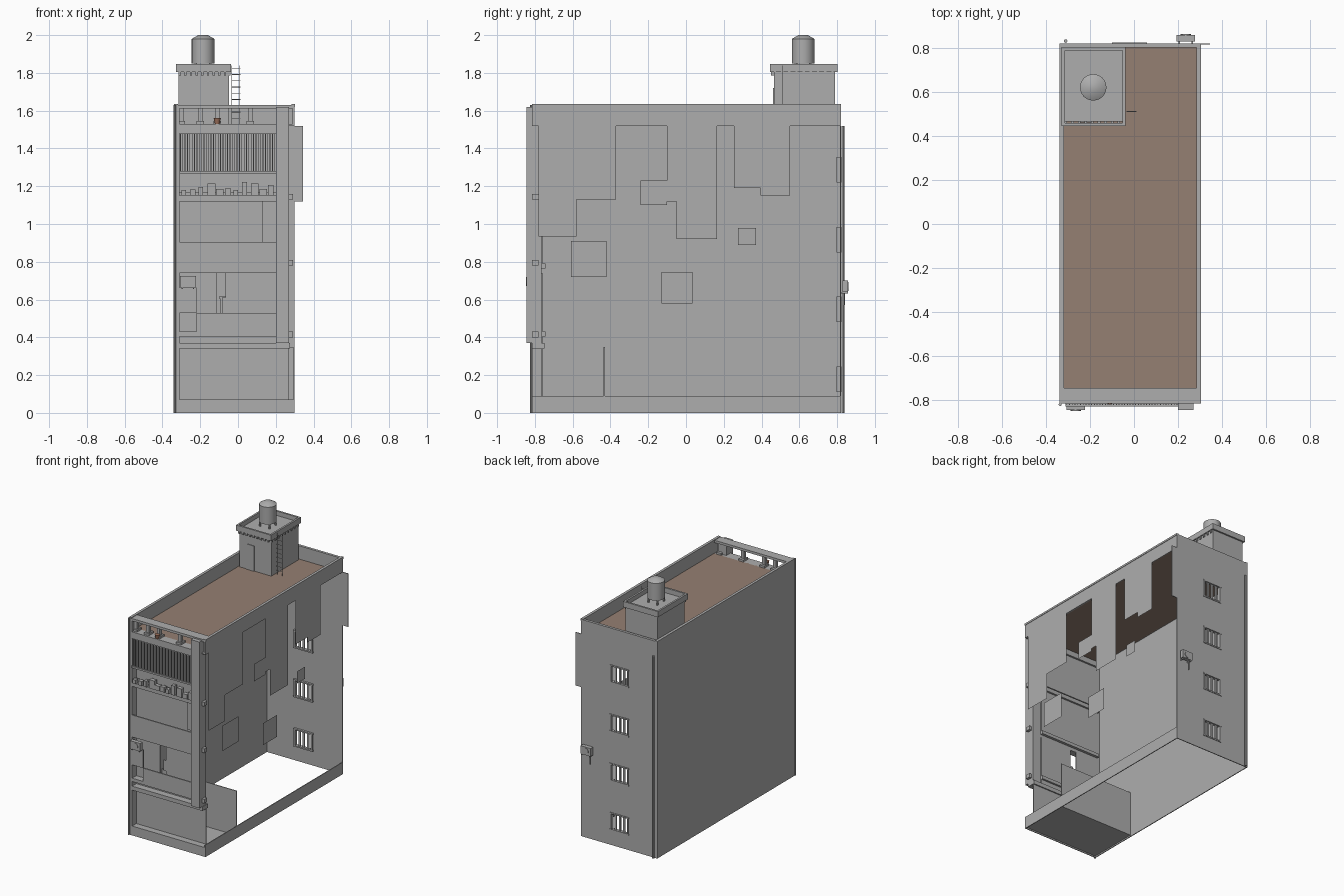
import bpy
import random
from mathutils import Vector

random.seed(4)
starter = bpy.data.objects.get("Cube")
if starter:
    bpy.data.objects.remove(starter, do_unlink=True)


def material(name, colour):
    mat = bpy.data.materials.new(name)
    mat.use_nodes = True
    mat.diffuse_color = (*colour, 1)
    mat.node_tree.nodes["Principled BSDF"].inputs["Base Color"].default_value = (*colour, 1)
    return mat


plaster = material("grey plaster", (.42, .42, .42))
roof_tile = material("brown roof", (.30, .215, .17))
clay = material("clay pot", (.35, .17, .11))


def mesh_object(name, verts, faces, mat):
    mesh = bpy.data.meshes.new(name)
    mesh.from_pydata(verts, [], faces)
    mesh.materials.append(mat)
    obj = bpy.data.objects.new(name, mesh)
    bpy.context.collection.objects.link(obj)
    return obj


def box(name, xs, ys, zs, mat=plaster):
    """Axis-aligned block given by its three ranges."""
    verts = [(x, y, z) for x in xs for y in ys for z in zs]
    faces = [(0, 1, 3, 2), (4, 6, 7, 5), (0, 4, 5, 1), (2, 3, 7, 6), (0, 2, 6, 4), (1, 5, 7, 3)]
    return mesh_object(name, verts, faces, mat)


def rod(name, start, end, radius, sides=8, mat=plaster, tip=None):
    """Round bar between two points, optionally tapered."""
    start, end = Vector(start), Vector(end)
    axis = end - start
    bpy.ops.mesh.primitive_cone_add(vertices=sides, radius1=radius,
                                    radius2=radius if tip is None else tip,
                                    depth=axis.length, location=(start + end) / 2)
    obj = bpy.context.object
    obj.name = name
    obj.rotation_euler = axis.to_track_quat("Z", "Y").to_euler()
    obj.data.materials.append(mat)
    bpy.ops.object.shade_smooth_by_angle()
    return obj


def side_patch(name, outline):
    """Thin plaster sheet hanging in the plane of the open left side."""
    mesh_object(name, [(left, y, z) for y, z in outline], [tuple(range(len(outline)))], plaster)


# Main limits of the building
right, left = -.335, .3
front, back = -.815, .82
eaves, top = 1.52, 1.63
skin = .006
recess = -.765
bay = (-.31, .2)

# Closed side wall, base strips and parapets
box("right_wall", (right, right + skin), (front, back), (0, top))
box("left_base_strip", (left - skin, left), (front, back), (0, .09))
box("back_base_strip", (right, left), (back - skin, back), (0, .09))
box("front_base", (right, left), (front, front + skin), (0, .07))
box("front_base_top", (right, left), (front, recess), (.064, .07))
box("left_parapet", (left - .012, left), (front, back), (eaves, top))
box("right_parapet", (right, right + .012), (front, back), (eaves, top))
box("back_parapet", (right, left), (back - .02, back), (eaves, top))
box("roof", (right + skin, left - skin), (-.75, back - skin), (eaves, eaves + .01), roof_tile)
for name, x in (("left_coping", left - .007), ("right_coping", right + .007)):
    box(name, (x - .01, x + .01), (front, back), (top - .01, top + .004))

# Sheets of wall left on the open side
side_patch("front_patch", [(-.78, eaves), (-.78, .935), (-.58, .935), (-.58, 1.13),
                           (-.37, 1.13), (-.37, eaves)])
side_patch("middle_patch", [(-.1, eaves), (-.1, 1.23), (-.24, 1.23), (-.24, 1.1), (-.1, 1.1),
                            (-.1, 1.12), (-.05, 1.12), (-.05, .92), (.165, .92), (.165, eaves)])
side_patch("rear_patch", [(.255, eaves), (.255, 1.19), (.395, 1.19), (.395, 1.15),
                          (.55, 1.15), (.55, eaves)])
for name, y0, y1, z0, z1 in (("front_square_patch", -.61, -.42, .72, .91),
                             ("middle_square_patch", -.13, .035, .58, .745),
                             ("small_square_patch", .275, .37, .89, .98)):
    side_patch(name, [(y0, z0), (y1, z0), (y1, z1), (y0, z1)])

# Back wall with a column of barred windows
wall_y = (back - skin, back)
win = (-.09, .05)
box("back_wall_right", (right, win[0]), wall_y, (0, eaves))
box("back_wall_left", (win[1], left), wall_y, (0, eaves))
box("back_wall_flap", (left, .345), wall_y, (1.12, eaves))
below = 0
for floor in range(4):
    sill = .12 + floor * .37
    head = sill + .115
    box("back_wall_infill", win, wall_y, (below, sill))
    below = head
    reveal = (back - .022, back + .004)
    box("window_sill", (win[0] - .01, win[1] + .01), reveal, (sill - .01, sill))
    box("window_head", (win[0] - .01, win[1] + .01), reveal, (head, head + .01))
    for x in win:
        box("window_jamb", (x - .005, x + .005), reveal, (sill, head))
    for i in range(1, 4):
        x = win[0] + (win[1] - win[0]) * i / 4
        box("window_bar", (x - .008, x + .008), (back - .012, back - .004), (sill, head))
box("back_wall_infill", win, wall_y, (below, eaves))

# Pipes
rod("back_drainpipe", (-.31, back + .01, 0), (-.31, back + .01, eaves), .008)
rod("front_drainpipe", (right, front - .004, 0), (right, front - .004, top), .007)

# Ground floor shop
box("shop_front_wall", (-.32, .27), (recess, recess + skin), (.07, .34))
box("shop_floor", (right, left - skin), (front, -.43), (.01, .016))
box("shop_rear_wall", (right, left - skin), (-.436, -.43), (.016, .35))
box("shop_lintel", (-.32, .275), (front, -.75), (.34, .37))

# Front pilasters
box("left_pilaster", (.2, .27), (-.845, recess), (.37, 1.62))
box("right_pilaster", (right, bay[0]), (front, recess), (.07, top))
for z in (.4, .78, 1.13):
    box("pilaster_band", (.2, .29), (front, -.78), (z, z + .03))

# Floor ledges across the bay
for name, z0, z1 in (("first_ledge", .405, .43), ("second_ledge", .765, .79),
                     ("third_ledge", 1.12, 1.15), ("top_beam", 1.48, eaves)):
    box(name, bay, (front, recess + .02), (z0, z1))
box("first_head_beam", bay, (front, recess), (.74, .765))
box("lower_wall_strip", bay, (recess, recess + skin), (.37, .405))

# First floor wall with a tall opening, and its low balcony wall
inner = (recess, recess + skin)
slot = (-.115, -.065)
box("first_wall_right", (bay[0], slot[0]), inner, (.43, .74))
box("first_wall_left", (slot[1], bay[1]), inner, (.43, .74))
box("first_balcony_wall", (-.22, bay[1]), (front, front + .01), (.43, .53))
box("first_side_panel", (bay[0], -.22), (front, front + .01), (.53, .665))
box("opening_panel", (-.085, slot[1]), inner, (.53, .61))

# Second floor
box("second_wall", bay, inner, (.79, 1.12))
box("second_balcony_wall", bay, (front, front + .01), (.79, .905))
box("second_jamb", (.13, bay[1]), (-.79, recess), (.905, 1.12))

# Top floor balcony with bars and clutter
box("top_wall", bay, inner, (1.165, 1.48))
box("balcony_rail", bay, (front - .012, front), (1.265, 1.278))
for i in range(41):
    x = bay[0] + .005 + i * .0125
    box("balcony_bar", (x - .002, x + .002), (front - .006, front - .002), (1.278, 1.48))
for i in range(11):
    x = bay[0] + .01 + i * .046
    width = random.uniform(.02, .045)
    height = random.uniform(.025, .075)
    box("balcony_box", (x, x + width), (front - .01, front + .02), (1.15, 1.15 + height))

# Open balustrade at the front of the roof
box("balustrade_cap", (right, left), (front, -.745), (top - .018, top))
box("balustrade_foot", (right, left), (front, -.745), (eaves, eaves + .01))
for x in (-.3, -.2, -.11, .065, .25):
    box("balustrade_post", (x - .012, x + .012), (-.79, -.765), (eaves, top - .018))
    box("post_foot", (x - .02, x + .02), (-.8, -.745), (eaves, eaves + .025))
rod("plant_pot", (-.11, -.8, eaves + .01), (-.11, -.8, eaves + .04), .012, 12, clay, .019)


def cooling_unit(x, y, z, outward):
    """Wall box with a round fan grille and two brackets."""
    box("cooling_unit", (x - .042, x + .042), sorted((y, y + outward * .03)), (z - .03, z + .03))
    face = y + outward * .03
    rod("fan_grille", (x, face, z), (x, face + outward * .003, z), .024, 16)
    for dx in (-.03, .03):
        box("unit_bracket", (x + dx - .003, x + dx + .003),
            sorted((y - outward * .01, face)), (z - .038, z - .03))


cooling_unit(-.265, front, .695, -1)
cooling_unit(.235, back + .008, .67, 1)
rod("cooling_hose", (.21, back + .02, .64), (.21, back + .02, .57), .003)

# Stair tower with a hollow rimmed top
tx, ty = (-.315, -.048), (.465, .79)
box("stair_tower", tx, ty, (eaves, 1.815))
cx, cy = (-.328, -.038), (.445, .802)
rim = .014
for y in (cy[0], cy[1] - rim):
    box("tower_rim", cx, (y, y + rim), (1.805, 1.848))
for x in (cx[0], cx[1] - rim):
    box("tower_rim", (x, x + rim), cy, (1.805, 1.848))
for i in range(9):
    x = tx[0] + i * .03
    box("tower_corbel", (x, x + .012), (cy[0] + .006, ty[0]), (1.785, 1.805))
    y = ty[0] + i * .038
    box("tower_corbel", (tx[1], cx[1] - .003), (y, y + .012), (1.785, 1.805))
box("tower_door", (-.25, -.19), (ty[0] - .005, ty[0]), (eaves, 1.72))

# Water tank on legs
mx, my = -.185, .62
rod("water_tank", (mx, my, 1.85), (mx, my, 1.98), .06, 24)
rod("tank_lid", (mx, my, 1.98), (mx, my, 2), .06, 24, tip=.025)
for dx in (-.038, .038):
    for dy in (-.038, .038):
        rod("tank_leg", (mx + dx, my + dy, 1.81), (mx + dx, my + dy, 1.85), .007)

# Ladder beside the tower
for x in (-.032, .01):
    rod("ladder_rail", (x, .51, eaves), (x, .51, 1.84), .0015, 6)
for i in range(9):
    z = 1.56 + i * .033
    rod("ladder_rung", (-.035, .51, z), (.012, .51, z), .002, 6)
